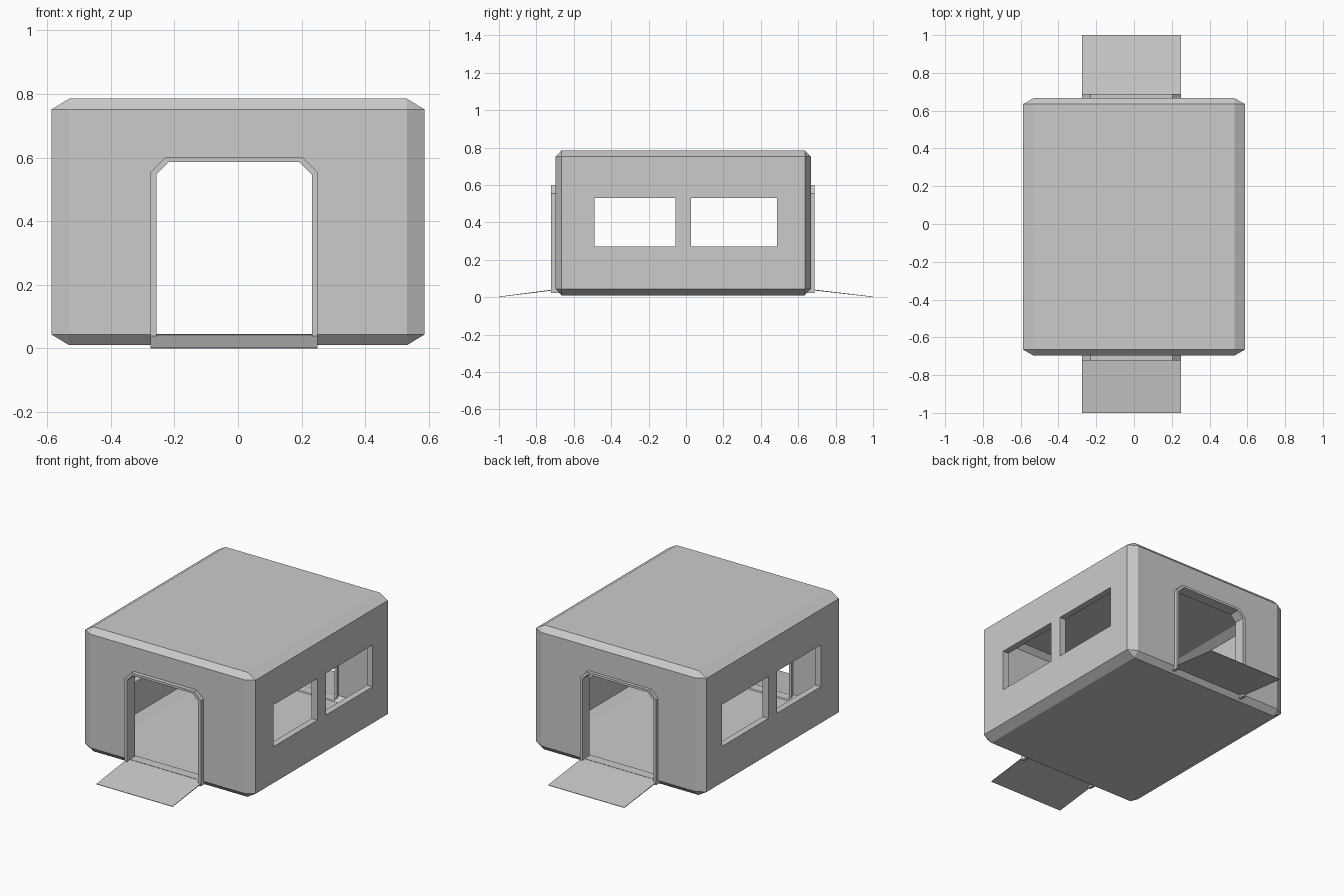
import bpy, bmesh
from itertools import product

if "Cube" in bpy.data.objects:
    bpy.data.objects.remove(bpy.data.objects["Cube"])


def make(name, bm):
    bmesh.ops.recalc_face_normals(bm, faces=bm.faces[:])
    me = bpy.data.meshes.new(name)
    bm.to_mesh(me)
    bm.free()
    ob = bpy.data.objects.new(name, me)
    bpy.context.collection.objects.link(ob)
    return ob


def chamfered_box(name, lo, hi, c):
    """Box with every edge chamfered, built as the hull of its inset faces."""
    bm = bmesh.new()
    for axis in range(3):
        for sides in product((0, 1), repeat=3):
            p = []
            for i, s in enumerate(sides):
                d = 0 if i == axis else c[i]
                p.append(hi[i] - d if s else lo[i] + d)
            bm.verts.new(p)
    bmesh.ops.convex_hull(bm, input=bm.verts[:])
    bmesh.ops.dissolve_limit(bm, angle_limit=0.01, verts=bm.verts[:], edges=bm.edges[:])
    return make(name, bm)


def prism(name, profile, axis, a, b):
    """Extrude a 2D profile along x (profile is y,z) or y (profile is x,z)."""
    bm = bmesh.new()
    place = (lambda u, v, t: (t, u, v)) if axis == "x" else (lambda u, v, t: (u, t, v))
    rings = [[bm.verts.new(place(u, v, t)) for u, v in profile] for t in (a, b)]
    bm.faces.new(rings[0])
    bm.faces.new(rings[1][::-1])
    n = len(profile)
    for i in range(n):
        j = (i + 1) % n
        bm.faces.new((rings[0][i], rings[0][j], rings[1][j], rings[1][i]))
    return make(name, bm)


def cut(ob, cutter):
    m = ob.modifiers.new("cut", "BOOLEAN")
    m.operation, m.object, m.solver = "DIFFERENCE", cutter, "EXACT"
    bpy.context.view_layer.objects.active = ob
    bpy.ops.object.modifier_apply(modifier=m.name)
    bpy.data.objects.remove(cutter, do_unlink=True)


def arch(inset, bottom):
    """Door outline with clipped top corners."""
    l, r, top, k = -0.275 + inset, 0.25 - inset, 0.6 - inset * 0.8, 0.046 - inset * 0.4
    return [(l, bottom), (l, top - k), (l + k, top), (r - k, top), (r, top - k), (r, bottom)]


# Hollow shell
body = chamfered_box("shelter_body", (-0.587, -0.697, 0.01), (0.587, 0.667, 0.785), (0.056, 0.032, 0.034))
cut(body, chamfered_box("hollow", (-0.547, -0.662, 0.04), (0.547, 0.632, 0.748), (0.05, 0.03, 0.03)))

# Doorways at both ends and windows on both sides
cut(body, prism("door_cutter", arch(0.009, 0.045), "y", -0.9, 0.9))
for y0, y1 in ((-0.49, -0.057), (0.027, 0.486)):
    cut(body, prism("window_cutter", [(y0, 0.27), (y1, 0.27), (y1, 0.53), (y0, 0.53)], "x", -0.8, 0.8))

# Door frames and entry ramps, front and back
frame_profile = arch(0, 0.022) + arch(0.018, 0.022)[::-1]
for side, s, wall, lip in (("front", -1, -0.697, -0.723), ("back", 1, 0.667, 0.687)):
    prism(side + "_door_frame", frame_profile, "y", lip, wall - s * 0.05)
    ramp = [(wall - s * 0.02, 0.045), (s, 0.003), (s, 0.0), (wall - s * 0.02, 0.04)]
    prism(side + "_ramp", ramp, "x", -0.275, 0.25)
